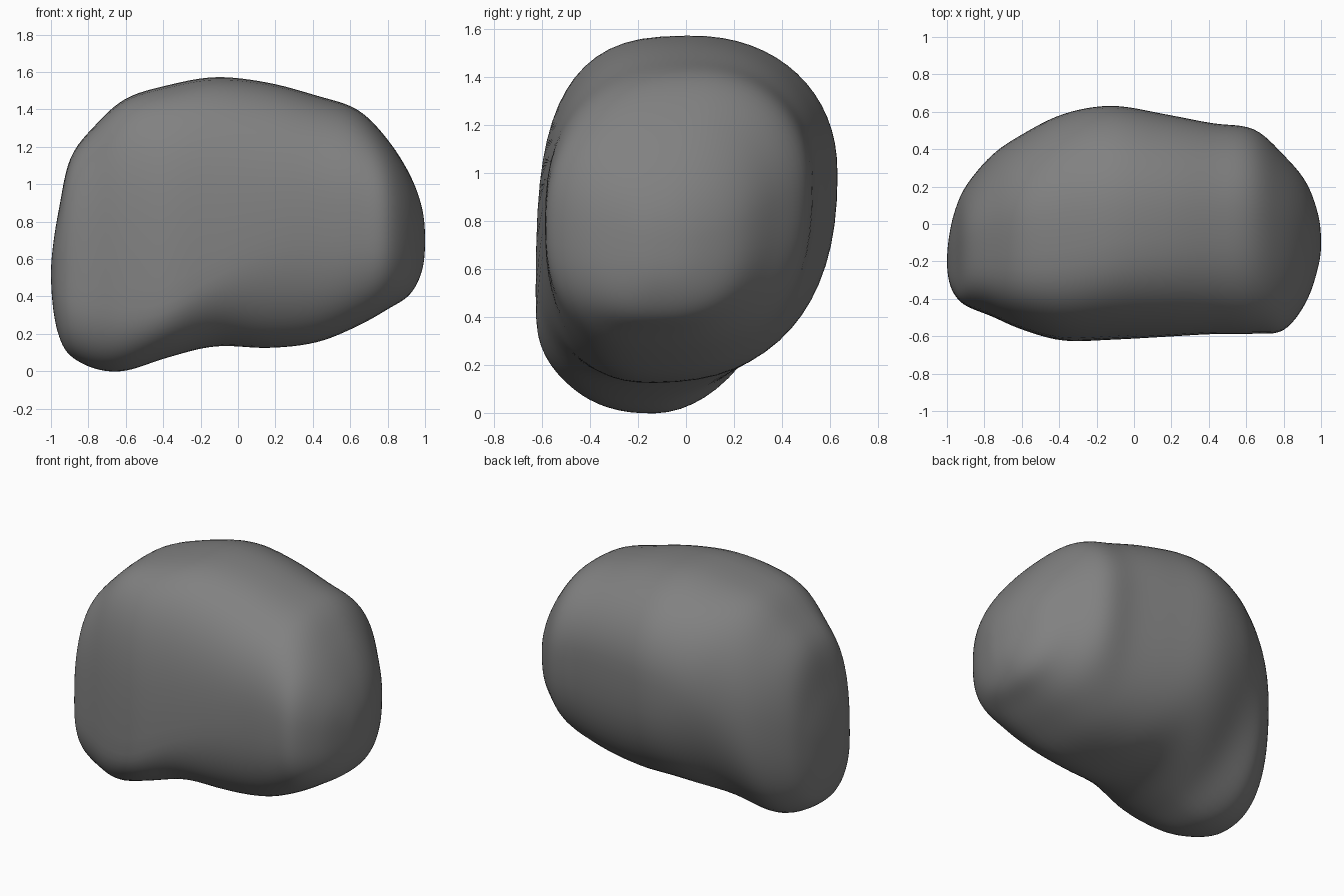
import bpy, bmesh, math

if "Cube" in bpy.data.objects:
    bpy.data.objects.remove(bpy.data.objects["Cube"])

# Cross-sections along x: x, y_front, y_back, z_bottom, z_top,
# y of top point, y of bottom point, z of front point, z of back point
SECTIONS = [
    (-1.00, -.20, -.20, .52, .52, -.20, -.20, .52, .52),
    (-.988, -.31, -.06, .33, .68, -.19, -.20, .50, .54),
    (-.955, -.385, .08, .18, .88, -.15, -.20, .46, .60),
    (-.895, -.44, .21, .08, 1.145, -.10, -.18, .42, .68),
    (-.76, -.495, .37, .01, 1.32, -.06, -.14, .40, .76),
    (-.60, -.565, .48, .00, 1.46, -.03, -.12, .38, .86),
    (-.38, -.625, .59, .07, 1.53, .00, -.12, .40, .95),
    (-.12, -.62, .635, .132, 1.575, .02, -.13, .55, 1.0),
    (.16, -.605, .59, .122, 1.545, .02, -.15, .70, 1.0),
    (.42, -.59, .54, .152, 1.475, .02, -.15, .78, .98),
    (.64, -.588, .51, .24, 1.40, .03, -.14, .80, .92),
    (.80, -.57, .37, .33, 1.24, -.02, -.12, .77, .84),
    (.92, -.42, .225, .41, 1.05, -.07, -.10, .73, .77),
    (.985, -.23, .05, .54, .87, -.09, -.10, .71, .72),
    (1.00, -.10, -.10, .70, .70, -.10, -.10, .70, .70),
]
STEPS, QUAD = 6, 16


def mirrored(s):
    """Section past a pole: swap opposite sides so the end closes roundly."""
    x, y0, y1, z0, z1, yt, yb, zf, zb = s
    return (x, y1, y0, z1, z0, yb, yt, zb, zf)


def spline(a, b, c, d, t):
    return [.5 * (2 * q + (r - p) * t + (2 * p - 5 * q + 4 * r - s) * t * t
                  + (3 * q - p - 3 * r + s) * t ** 3)
            for p, q, r, s in zip(a, b, c, d)]


def bump(x, centre, width):
    return math.exp(-((x - centre) / width) ** 2)


def ring(s):
    """Closed section made of four super-elliptic quadrants."""
    x, y0, y1, z0, z1, yt, yb, zf, zb = s
    quads = [
        ((y1, zb), (yt, z1), 2.15),                              # back to top
        ((yt, z1), (y0, zf), 2.5 + 1.2 * bump(x, -.7, .6)),      # top to front
        ((y0, zf), (yb, z0), 2.25 + .4 * bump(x, .7, .3)
         + .3 * bump(x, -.55, .3)),                              # front to bottom
        ((yb, z0), (y1, zb), 2.5 - .75 * bump(x, -.53, .3)),     # bottom to back
    ]
    pts = []
    for k, (p, q, n) in enumerate(quads):
        # centre of the quadrant shares one coordinate with each end point
        cy, cz = (q[0], p[1]) if k % 2 == 0 else (p[0], q[1])
        for i in range(QUAD):
            a = math.pi / 2 * i / QUAD
            u, v = math.cos(a) ** (2 / n), math.sin(a) ** (2 / n)
            pts.append((x, cy + u * (p[0] - cy) + v * (q[0] - cy),
                        cz + u * (p[1] - cz) + v * (q[1] - cz)))
    return pts


# Boulder body lofted through the sections
bm = bmesh.new()
padded = [mirrored(SECTIONS[1])] + SECTIONS + [mirrored(SECTIONS[-2])]
rings = []
for i in range(1, len(padded) - 2):
    for j in range(STEPS):
        if i == 1 and j == 0:
            continue
        s = spline(*padded[i - 1:i + 3], j / STEPS)
        rings.append([bm.verts.new(p) for p in ring(s)])
for a, b in zip(rings, rings[1:]):
    for k in range(len(a)):
        m = (k + 1) % len(a)
        bm.faces.new((a[k], a[m], b[m], b[k]))

# Rounded ends
for end, loop in ((SECTIONS[0], rings[0]), (SECTIONS[-1], rings[-1])):
    tip = bm.verts.new((end[0], end[1], end[3]))
    for k in range(len(loop)):
        bm.faces.new((tip, loop[k], loop[(k + 1) % len(loop)]))

bmesh.ops.recalc_face_normals(bm, faces=bm.faces[:])
for _ in range(3):
    bmesh.ops.smooth_vert(bm, verts=bm.verts[:], factor=.5,
                          use_axis_x=True, use_axis_y=True, use_axis_z=True)
for f in bm.faces:
    f.smooth = True
mesh = bpy.data.meshes.new("boulder")
bm.to_mesh(mesh)
bm.free()
boulder = bpy.data.objects.new("boulder", mesh)
bpy.context.collection.objects.link(boulder)

# Dark stone colour
stone = bpy.data.materials.new("dark_stone")
stone.diffuse_color = (.22, .22, .22, 1)
stone.use_nodes = True
stone.node_tree.nodes["Principled BSDF"].inputs["Base Color"].default_value = stone.diffuse_color
mesh.materials.append(stone)
